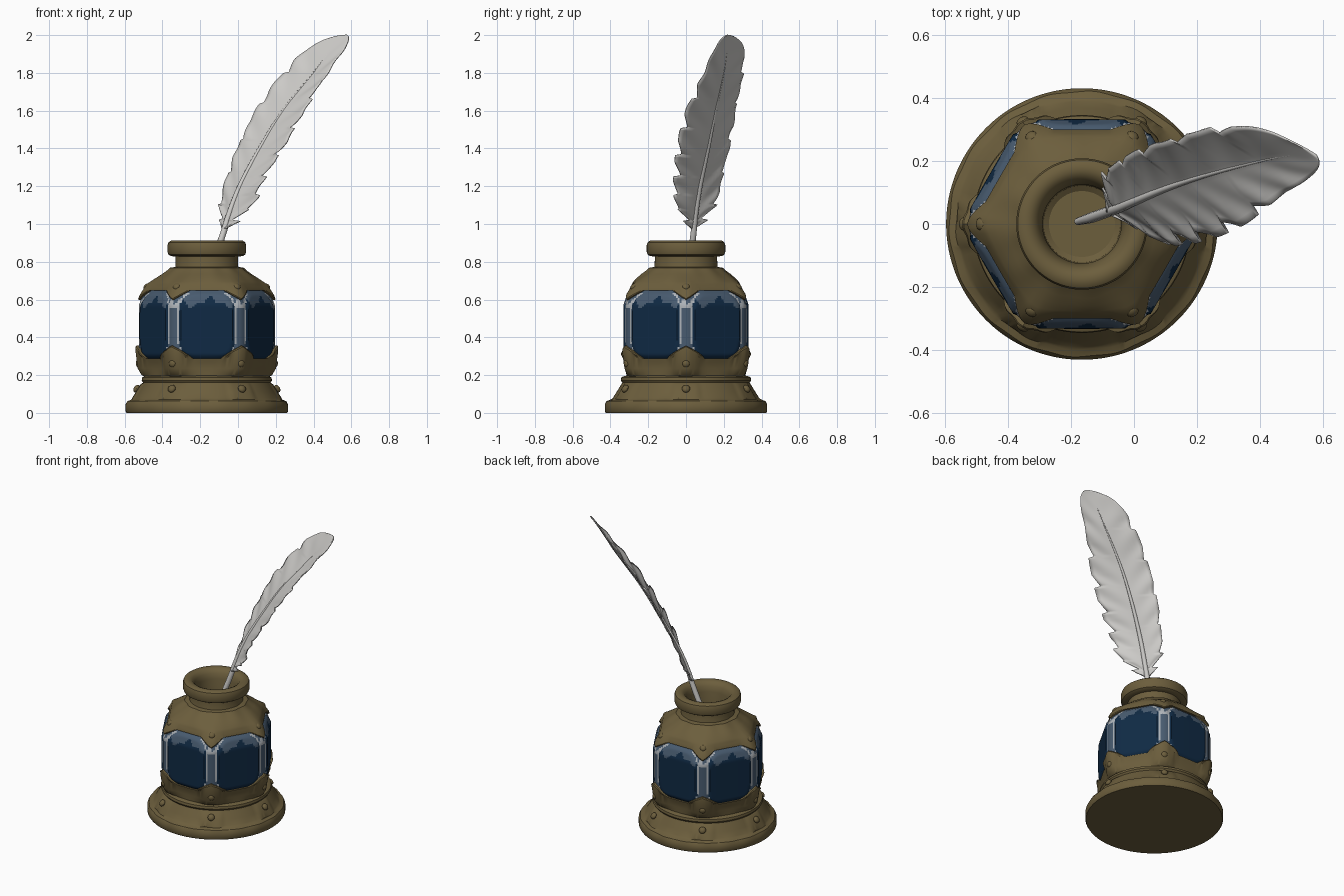
import bpy, bmesh, math
from mathutils import Vector, Matrix

if "Cube" in bpy.data.objects:
    bpy.data.objects.remove(bpy.data.objects["Cube"])

CX = -0.165          # axis of the ink pot
N = 192              # steps around the pot


def material(name, rgb):
    m = bpy.data.materials.new(name)
    m.diffuse_color = (*rgb, 1)
    m.use_nodes = True
    m.node_tree.nodes["Principled BSDF"].inputs["Base Color"].default_value = m.diffuse_color
    return m


BRONZE = material("aged_bronze", (0.150, 0.112, 0.046))
NAVY = material("dark_ink_glass", (0.005, 0.023, 0.058))
SLATE = material("slate_glass", (0.065, 0.105, 0.160))
PALE = material("pale_glint", (0.42, 0.45, 0.48))
FEATHER = material("feather_grey", (0.62, 0.61, 0.59))


def make(name, bm, mats, angle=35):
    me = bpy.data.meshes.new(name)
    bm.to_mesh(me)
    bm.free()
    for m in mats:
        me.materials.append(m)
    me.shade_smooth()
    me.set_sharp_from_angle(angle=math.radians(angle))
    ob = bpy.data.objects.new(name, me)
    bpy.context.collection.objects.link(ob)
    return ob


def loft(name, rows, mats, rule=None, cap=False, angle=35):
    """rows: functions of angle giving (radius, z), ordered up the outside."""
    bm = bmesh.new()
    grid = []
    for row in rows:
        ring = []
        for j in range(N):
            t = math.tau * j / N
            r, z = row(t)
            ring.append(bm.verts.new((CX + r * math.cos(t), r * math.sin(t), z)))
        grid.append(ring)
    for a, b in zip(grid, grid[1:]):
        for j in range(N):
            k = (j + 1) % N
            f = bm.faces.new((a[j], a[k], b[k], b[j]))
            if rule:
                f.material_index = rule(f.calc_center_median())
    if cap:
        bm.faces.new(grid[0][::-1])
        bm.faces.new(grid[-1])
    return make(name, bm, mats, angle)


def flat_angle(t):
    """Signed angle from the middle of the nearest hexagon side."""
    return t % (math.pi / 3) - math.pi / 6


def corner(t, width):
    """1 on a hexagon corner, falling to 0 at the given width in degrees."""
    d = 30 - abs(math.degrees(flat_angle(t)))
    return max(0.0, 1 - d / width)


def hexr(t, a):
    return min(a / math.cos(flat_angle(t)), a * 1.125)


def lerp_table(table, z):
    for (z0, v0), (z1, v1) in zip(table, table[1:]):
        if z <= z1:
            return v0 + (v1 - v0) * max(0, (z - z0) / (z1 - z0))
    return table[-1][1]


# Glass body: rounded hexagon with softly raised panes
GLASS = [(0.24, 0.295), (0.31, 0.32), (0.57, 0.32), (0.63, 0.30), (0.69, 0.26)]


def pane(u, z):
    return abs(u / 0.146) ** 4 + abs((z - 0.462) / 0.177) ** 4


def glass_r(t, z):
    a = lerp_table(GLASS, z)
    u = 0.32 * math.tan(flat_angle(t))
    return hexr(t, a) + 0.012 * max(0, min(1, 2.5 * (1.1 - pane(u, z))))


def glass_rule(c):
    t = math.atan2(c.y, c.x - CX) % math.tau
    u, z = 0.32 * math.tan(flat_angle(t)), c.z
    p = pane(u, z)
    if p < 1:
        shine = 0.585 + 0.022 * math.sin(34 * u + 1) + 0.012 * math.sin(90 * u)
        return 1 if z > shine else 0
    if p < 1.25 and z > 0.33 and abs(u) > 0.1:
        return 2
    if abs(u) > 0.12 and 0.555 < z < 0.59 + 0.02 * math.sin(80 * u):
        return 2
    return 1


loft("glass_body", [lambda t, z=0.24 + 0.009 * i: (glass_r(t, z), z) for i in range(51)],
     [NAVY, SLATE, PALE], glass_rule)


# Flared base with raised straps below each corner
def base_row(r, z, strap=0.0, wave=0.0):
    return lambda t: (r + strap * min(1, 3 * corner(t, 13)) + wave * math.sin(18 * t), z)


loft("flared_base", [base_row(*p) for p in (
    (0.425, 0), (0.43, 0.008), (0.43, 0.045), (0.42, 0.062, 0, 0.002), (0.398, 0.07, 0, 0.003),
    (0.388, 0.078, 0.008), (0.368, 0.11, 0.008), (0.342, 0.152, 0.008), (0.337, 0.16),
    (0.345, 0.172), (0.342, 0.188), (0.325, 0.196), (0.28, 0.20))], [BRONZE], cap=True)


# Lower band, peaked at the corners
def low_edge(t):
    return 0.288 + 0.068 * corner(t, 17) ** 0.8


def low_row(off, drop):
    return lambda t: (glass_r(t, low_edge(t) - drop) + off, low_edge(t) - drop)


loft("lower_band", [
    lambda t: (0.315, 0.185),
    lambda t: (0.6 * hexr(t, 0.31) + 0.13 + 0.006 * min(1, 3 * corner(t, 13)), 0.20),
    lambda t: (hexr(t, 0.318) + 0.008 * min(1, 3 * corner(t, 13)), 0.235),
    low_row(0.018, 0.022), low_row(0.018, 0.006), low_row(0.013, 0), low_row(-0.01, 0)],
    [BRONZE])


# Shoulder cap, with points reaching down over the corners
def top_edge(t):
    return 0.648 - 0.05 * corner(t, 13)


def top_row(off, rise):
    return lambda t: (glass_r(t, top_edge(t) + rise) + off, top_edge(t) + rise)


def blend_row(a, r, h, z):
    return lambda t: (h * hexr(t, a) + (1 - h) * (r + 0.003 * math.sin(12 * t)), z)


loft("shoulder_cap", [
    top_row(-0.01, 0), top_row(0.012, 0), top_row(0.016, 0.006), top_row(0.016, 0.02),
    blend_row(0.285, 0.30, 0.9, 0.682), blend_row(0.27, 0.29, 0.6, 0.695),
    blend_row(0.25, 0.262, 0.3, 0.715), blend_row(0.23, 0.235, 0, 0.735),
    blend_row(0.2, 0.205, 0, 0.757), blend_row(0.2, 0.195, 0, 0.768),
    blend_row(0.2, 0.15, 0, 0.775)], [BRONZE])

# Neck, rolled rim and bore
loft("neck_and_rim", [base_row(*p) for p in (
    (0.172, 0.755), (0.166, 0.775), (0.165, 0.828), (0.19, 0.83), (0.203, 0.838), (0.208, 0.852),
    (0.208, 0.888), (0.203, 0.903), (0.19, 0.912), (0.168, 0.913), (0.15, 0.905), (0.135, 0.885),
    (0.125, 0.85), (0.122, 0.63), (0.1, 0.615))], [BRONZE])
loft("bore_floor", [base_row(0.125, 0.60), base_row(0.11, 0.618)], [BRONZE], cap=True)


# Domed rivets on every corner, three tiers
def rivets(name, r, z, tilt, size):
    bm = bmesh.new()
    for i in range(6):
        t = i * math.pi / 3
        m = (Matrix.Translation((CX + r * math.cos(t), r * math.sin(t), z))
             @ Matrix.Rotation(t, 4, 'Z') @ Matrix.Rotation(-tilt, 4, 'Y')
             @ Matrix.Diagonal((0.7, 1, 1, 1)))
        bmesh.ops.create_uvsphere(bm, u_segments=14, v_segments=8, radius=size, matrix=m)
    make(name, bm, [BRONZE])


rivets("base_rivets", 0.372, 0.128, 0.6, 0.022)
rivets("band_rivets", 0.362, 0.262, 0.0, 0.021)
rivets("shoulder_rivets", 0.318, 0.668, 0.8, 0.021)

# Feather outline: z, left edge, quill, right edge (x and y of each)
VANE = [
    (0.97, -.078, .045, -.072, .042, -.066, .036),
    (1.05, -.10, .155, -.048, .05, .075, -.045),
    (1.20, -.065, .19, .010, .075, .135, -.06),
    (1.40, .005, .235, .115, .118, .25, -.04),
    (1.60, .105, .27, .238, .158, .365, .01),
    (1.80, .25, .31, .40, .20, .485, .105),
    (1.90, .345, .312, .475, .215, .552, .145),
    (1.96, .43, .295, .525, .222, .583, .175),
    (1.99, .505, .26, .553, .225, .587, .20),
    (2.00, .55, .235, .565, .226, .578, .218)]


def outline(z):
    """Smooth Catmull-Rom lookup in the outline."""
    i = max(k for k in range(len(VANE) - 1) if VANE[k][0] <= z + 1e-9)
    p1, p2 = VANE[i], VANE[i + 1]
    p0, p3 = VANE[max(i - 1, 0)], VANE[min(i + 2, len(VANE) - 1)]
    h = p2[0] - p1[0]
    s = (z - p1[0]) / h
    out = []
    for a, b, c, d in zip(p0[1:], p1[1:], p2[1:], p3[1:]):
        m1 = (c - a) / (p2[0] - p0[0]) * h
        m2 = (d - b) / (p3[0] - p1[0]) * h
        out.append((2*s**3 - 3*s*s + 1) * b + (s**3 - 2*s*s + s) * m1
                   + (3*s*s - 2*s**3) * c + (s**3 - s*s) * m2)
    return [Vector((out[k], out[k + 1], z)) for k in (0, 2, 4)]


NOTCH_L = [(1.02, .6), (1.10, .22), (1.27, .12), (1.44, .12), (1.63, .12), (1.80, .16)]
NOTCH_R = [(1.015, .65), (1.07, .25), (1.15, .2), (1.25, .25), (1.36, .2), (1.50, .22), (1.66, .2)]


def width(z, notches):
    f = 1.0
    for zn, d in notches:
        if zn <= z < zn + 0.07:
            f = min(f, 1 - d * (1 - (z - zn) / 0.07))
    return f


# Feather vane with rippled barbs and split edges
bm = bmesh.new()
ROWS, COLS = 150, 8
normal = Vector((-0.58, -0.58, 0.57))
grid = []
for i in range(ROWS + 1):
    z = 0.97 + 1.03 * i / ROWS
    left, mid, right = outline(z)
    row = []
    for j in range(-COLS, COLS + 1):
        u = j / COLS
        edge, notch = (left, NOTCH_L) if u < 0 else (right, NOTCH_R)
        p = mid + (edge - mid) * abs(u) * width(z, notch)
        fade = min(1, (2.0 - z) * 6)
        ripple = 0.005 * math.sin(48 * (z - 0.13 * abs(u))) * abs(u) + 0.012 * u * u
        row.append(bm.verts.new(p + normal * ripple * fade))
    grid.append(row)
for a, b in zip(grid, grid[1:]):
    for j in range(2 * COLS):
        bm.faces.new((a[j], a[j + 1], b[j + 1], b[j]))
vane = make("feather_vane", bm, [FEATHER], 50)
solid = vane.modifiers.new("thickness", 'SOLIDIFY')
solid.thickness = 0.006
solid.offset = 0

# Quill shaft, tapering to the tip
path = [Vector((-0.178, 0.008, 0.66)), Vector((-0.135, 0.02, 0.79)), Vector((-0.095, 0.034, 0.90))]
path += [outline(0.97 + 0.05 * k)[1] for k in range(21)]
cu = bpy.data.curves.new("quill_shaft", 'CURVE')
cu.dimensions = '3D'
cu.bevel_depth = 0.017
cu.bevel_resolution = 3
cu.use_fill_caps = True
sp = cu.splines.new('POLY')
sp.points.add(len(path) - 1)
for k, (pt, p) in enumerate(zip(sp.points, path)):
    pt.co = (*p, 1)
    pt.radius = 0.7 if k == 0 else 1 - 0.85 * max(0, k - 2) / (len(path) - 3)
sp.use_smooth = True
cu.materials.append(FEATHER)
shaft = bpy.data.objects.new("quill_shaft", cu)
bpy.context.collection.objects.link(shaft)
